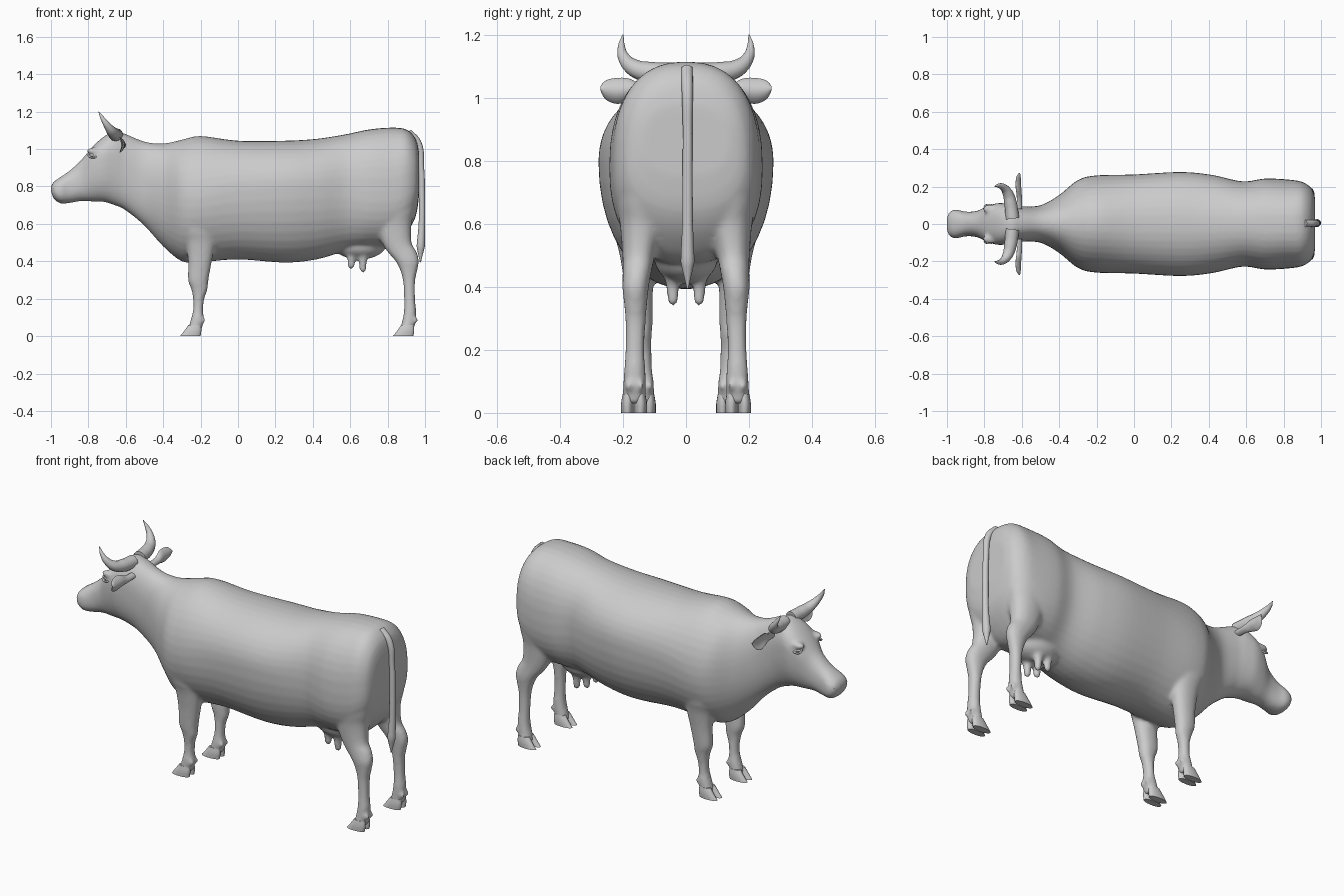
import bpy, bmesh, math
from mathutils import Matrix, Vector

if "Cube" in bpy.data.objects:
    bpy.data.objects.remove(bpy.data.objects["Cube"])


def spline(rows, sub=5):
    # Smoothly interpolate rows of numbers (Catmull-Rom)
    out = []
    for i in range(len(rows) - 1):
        p0, p1, p2, p3 = (rows[max(0, min(len(rows) - 1, i + k))] for k in (-1, 0, 1, 2))
        for j in range(sub):
            t = j / sub
            out.append([0.5 * (2 * b + (c - a) * t + (2 * a - 5 * b + 4 * c - d) * t * t
                               + (3 * b - a - 3 * c + d) * t ** 3)
                        for a, b, c, d in zip(p0, p1, p2, p3)])
    return out + [list(rows[-1])]


def loft(bm, rows, ring, n=32, sub=5):
    rings = []
    for row in spline(rows, sub):
        rings.append([bm.verts.new(ring(row, 2 * math.pi * k / n)) for k in range(n)])
    for a, b in zip(rings, rings[1:]):
        for k in range(n):
            bm.faces.new((a[k], a[(k + 1) % n], b[(k + 1) % n], b[k]))
    bm.faces.new(rings[0])
    bm.faces.new(rings[-1])


def power(v, e):
    return math.copysign(abs(v) ** e, v)


def body_ring(row, a):
    x, bottom, top, half, mid, e = row
    c, s = power(math.cos(a), e), power(math.sin(a), e)
    return x, half * c, mid + s * (top - mid if s > 0 else mid - bottom)


def limb_ring(side):
    def ring(row, a):
        z, x0, x1, y, half = row
        return ((x0 + x1) / 2 + (x1 - x0) / 2 * power(math.cos(a), 0.9),
                side * (y + half * power(math.sin(a), 0.9)), z)
    return ring


def ball(bm, pos, size):
    m = Matrix.Translation(Vector(pos)) @ Matrix.Diagonal((*size, 1))
    bmesh.ops.create_uvsphere(bm, u_segments=24, v_segments=14, radius=1, matrix=m)


def finish(obj, angle=50):
    # Turn into a plain smooth-shaded mesh
    bpy.ops.object.select_all(action='DESELECT')
    obj.select_set(True)
    bpy.context.view_layer.objects.active = obj
    bpy.ops.object.convert(target='MESH')
    bpy.ops.object.shade_smooth_by_angle(angle=math.radians(angle))


def make(name, bm, voxel=0):
    bmesh.ops.recalc_face_normals(bm, faces=bm.faces[:])
    me = bpy.data.meshes.new(name)
    bm.to_mesh(me)
    bm.free()
    obj = bpy.data.objects.new(name, me)
    bpy.context.collection.objects.link(obj)
    if voxel:
        r = obj.modifiers.new("fuse", 'REMESH')
        r.mode, r.voxel_size, r.use_smooth_shade = 'VOXEL', voxel, True
        s = obj.modifiers.new("soften", 'SMOOTH')
        s.factor, s.iterations = 0.5, 6
    finish(obj)
    return obj


def tube(name, pts, cyclic=False):
    cu = bpy.data.curves.new(name, 'CURVE')
    cu.dimensions = '3D'
    cu.bevel_depth, cu.bevel_resolution, cu.resolution_u = 1, 4, 6
    cu.use_fill_caps = True
    sp = cu.splines.new('BEZIER')
    sp.bezier_points.add(len(pts) - 1)
    sp.use_cyclic_u = cyclic
    for bp, (x, y, z, r) in zip(sp.bezier_points, pts):
        bp.co, bp.radius = (x, y, z), r
        bp.handle_left_type = bp.handle_right_type = 'AUTO'
    obj = bpy.data.objects.new(name, cu)
    bpy.context.collection.objects.link(obj)
    finish(obj)


# Head, neck and trunk: x, bottom, top, half width, widest height, roundness
TRUNK = [
    (-1.0, .775, .80, .035, .785, .9), (-.985, .735, .825, .065, .78, .85),
    (-.95, .71, .85, .077, .775, .85), (-.90, .712, .885, .066, .785, .85),
    (-.84, .722, .94, .07, .83, .85), (-.78, .72, 1.01, .098, .92, .85),
    (-.72, .718, 1.065, .112, .95, .85), (-.66, .70, 1.095, .105, .95, .85),
    (-.60, .672, 1.08, .095, .90, .85), (-.5, .59, 1.04, .10, .83, .9),
    (-.4, .48, 1.03, .155, .75, .95), (-.3, .40, 1.05, .235, .74, 1),
    (-.2, .395, 1.07, .26, .74, 1), (0, .41, 1.045, .265, .78, .95),
    (.25, .393, 1.045, .278, .80, .95), (.42, .41, 1.055, .262, .80, .95),
    (.58, .455, 1.08, .228, .80, .9), (.70, .47, 1.105, .243, .78, .85),
    (.82, .48, 1.115, .238, .78, .85), (.90, .55, 1.105, .225, .80, .8),
    (.95, .64, 1.055, .19, .82, .8), (.968, .75, .98, .14, .86, .8)]

# Limbs: height, front x, back x, centre y, half thickness
FRONT_LEG = [
    (.80, -.29, -.06, .15, .065), (.60, -.305, -.11, .165, .065),
    (.50, -.28, -.12, .155, .055), (.40, -.267, -.14, .15, .045),
    (.30, -.267, -.158, .145, .04), (.25, -.25, -.163, .143, .034),
    (.20, -.24, -.18, .14, .03), (.14, -.24, -.187, .138, .03),
    (.09, -.252, -.183, .137, .036), (.03, -.27, -.195, .137, .036)]
HIND_LEG = [
    (.85, .72, .95, .12, .09), (.70, .70, .95, .135, .09),
    (.60, .73, .928, .14, .07), (.50, .77, .928, .15, .052),
    (.45, .80, .955, .155, .046), (.40, .843, .967, .16, .042),
    (.35, .868, .958, .16, .037), (.29, .883, .947, .16, .032),
    (.20, .888, .947, .162, .03), (.12, .886, .952, .163, .035),
    (.03, .865, .94, .165, .037)]

bm = bmesh.new()
loft(bm, TRUNK, body_ring, 40)
ball(bm, (.65, 0, .485), (.14, .10, .075))
for side in (1, -1):
    loft(bm, FRONT_LEG, limb_ring(side))
    loft(bm, HIND_LEG, limb_ring(side))
    # Teats
    for x, z in ((.605, .36), (.668, .34)):
        loft(bm, [(z + .12, x - .04, x + .04, .042, .035), (z + .06, x - .022, x + .022, .042, .021),
                  (z + .015, x - .018, x + .018, .042, .017), (z, x - .008, x + .008, .042, .008)],
             limb_ring(side), 16)
    # Brow bumps and dewclaws
    ball(bm, (-.765, side * .08, .99), (.045, .025, .02))
    for x, y in ((-.188, .137), (.948, .163)):
        for d in (-.02, .02):
            ball(bm, (x, side * (y + d), .085), (.014, .012, .018))
make("body", bm, .01)

# Cloven hooves
bm = bmesh.new()
for side in (1, -1):
    for x, y in ((-.31, .137), (.828, .165)):
        for d in (-.021, .021):
            loft(bm, [(.06, x + .045, x + .112, y + d * .9, .017), (.03, x + .024, x + .114, y + d, .02),
                      (0, x, x + .11, y + d, .02)], limb_ring(side), 20, 3)
make("hooves", bm)

# Cupped ears, bent forward at the rims
bm = bmesh.new()
for side in (1, -1):
    def ear_ring(row, a):
        y, z, half, thick = row
        c = math.cos(a)
        return -.612 + thick * math.sin(a) - .5 * half * c * c, side * y, z + half * c
    loft(bm, [(.08, 1.02, .018, .014), (.14, 1.02, .022, .013), (.18, 1.025, .036, .010),
              (.22, 1.022, .041, .008), (.255, 1.025, .030, .006), (.272, 1.03, .006, .003)], ear_ring, 24)
make("ears", bm)

# Eyes and nostrils
bm = bmesh.new()
for side in (1, -1):
    ball(bm, (-.775, side * .085, .968), (.019, .013, .011))
make("eyes", bm)
for side in (1, -1):
    tube("eyelid", [(-.775 + .024 * math.cos(t), side * (.091 - .012 * math.sin(t)),
                     .968 + .013 * math.sin(t), .005)
                    for t in (k * math.pi / 4 for k in range(8))], True)
    tube("nostril", [(-.984 + .004 * math.sin(t), side * (.046 + .011 * math.cos(t)),
                      .79 + .010 * math.sin(t), .004)
                     for t in (k * math.pi / 3 for k in range(6))], True)
    # Horns
    tube("horn", [(-.65, side * .03, 1.075, .036), (-.66, side * .11, 1.08, .034),
                  (-.675, side * .165, 1.095, .028), (-.70, side * .197, 1.128, .019),
                  (-.725, side * .205, 1.165, .011), (-.745, side * .2, 1.2, .002)])

# Tail with a thicker tuft
tube("tail", [(.91, .003, 1.09, .02), (.962, .004, 1.035, .018), (.98, .005, .9, .015),
              (.984, .005, .75, .016), (.983, .005, .6, .017), (.977, .005, .48, .022),
              (.975, .005, .395, .003)])
